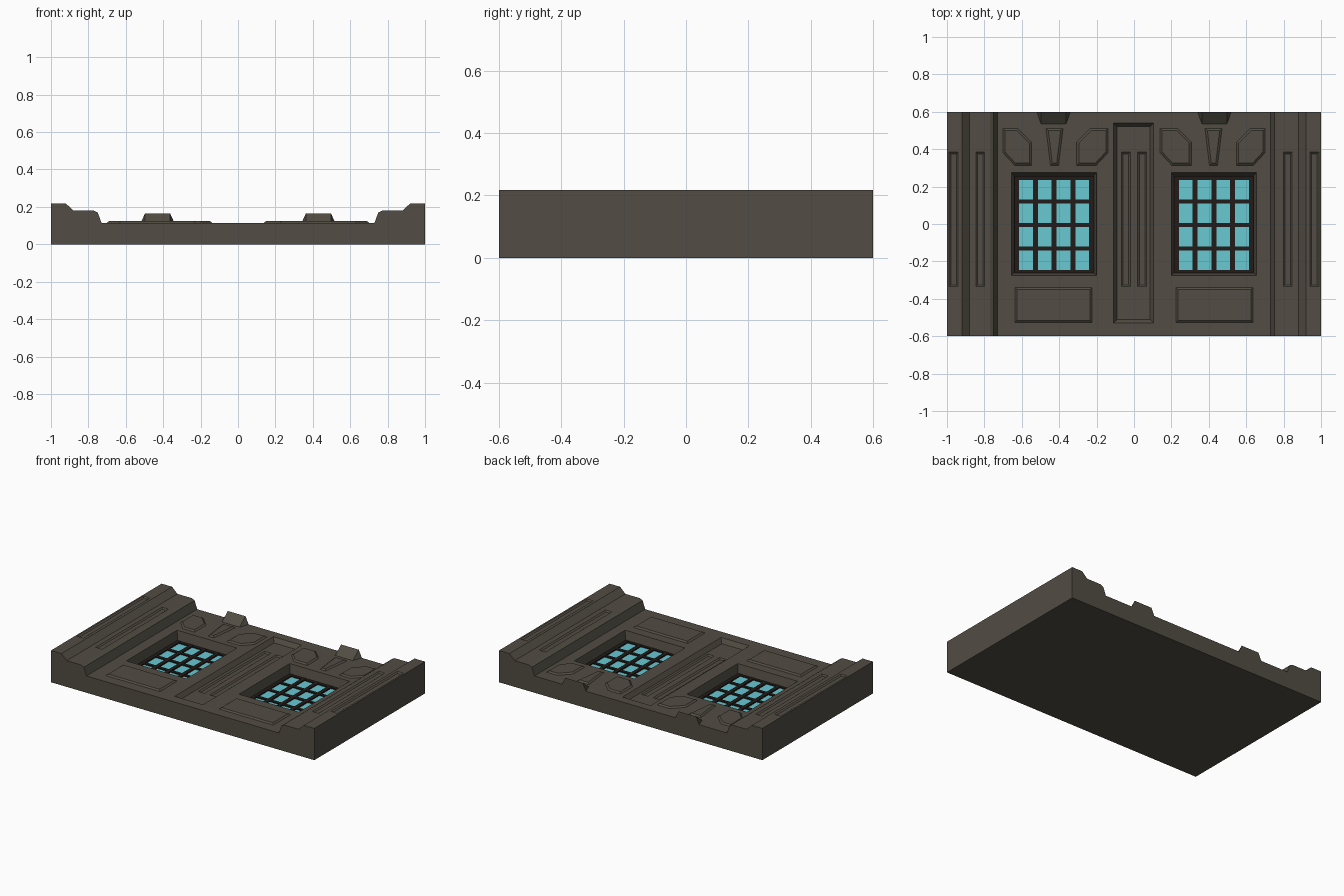
import bpy
from mathutils import Vector

cube = bpy.data.objects.get("Cube")
if cube:
    bpy.data.objects.remove(cube, do_unlink=True)


def material(name, r, g, b):
    m = bpy.data.materials.new(name)
    m.use_nodes = True
    m.diffuse_color = (r, g, b, 1)
    m.node_tree.nodes["Principled BSDF"].inputs["Base Color"].default_value = (r, g, b, 1)
    return m


STONE = material("brown stone", 0.085, 0.075, 0.058)
BAR = material("dark frame", 0.016, 0.011, 0.009)
GLASS = material("cyan glass", 0.14, 0.58, 0.65)


def make(name, verts, faces, mat):
    me = bpy.data.meshes.new(name)
    me.from_pydata(verts, [], faces)
    me.materials.append(mat)
    ob = bpy.data.objects.new(name, me)
    bpy.context.scene.collection.objects.link(ob)
    return ob


def rect(x0, x1, y0, y1):
    return [(x0, y0), (x1, y0), (x1, y1), (x0, y1)]


def inset(outline, d):
    """Move every edge of a counter-clockwise outline inwards by d."""
    pts = [Vector(p) for p in outline]
    result = []
    for i, p in enumerate(pts):
        e1 = (p - pts[i - 1]).normalized()
        e2 = (pts[(i + 1) % len(pts)] - p).normalized()
        n1, n2 = Vector((-e1.y, e1.x)), Vector((-e2.y, e2.x))
        result.append(p + (n1 + n2) * (d / (1 + n1.dot(n2))))
    return result


def prism(name, outline, z0, z1, mat, d0=0, d1=0):
    """Closed solid between two heights, inset by d0 below and d1 above."""
    n = len(outline)
    verts = [(p.x, p.y, z) for z, d in ((z0, d0), (z1, d1)) for p in inset(outline, d)]
    faces = [tuple(reversed(range(n))), tuple(range(n, 2 * n))]
    faces += [(i, (i + 1) % n, (i + 1) % n + n, i + n) for i in range(n)]
    return make(name, verts, faces, mat)


def mirrored(outline, side):
    """Flip an outline drawn on the +x half to the chosen side."""
    return outline if side > 0 else [(-x, y) for x, y in reversed(outline)]


def carve(target, outline, surface, depth, slope):
    cutter = prism("cutter", outline, surface - depth, surface + depth, STONE, slope, -slope)
    mod = target.modifiers.new("carve", "BOOLEAN")
    mod.operation, mod.solver, mod.object = "DIFFERENCE", "EXACT", cutter
    bpy.context.view_layer.objects.active = target
    bpy.ops.object.modifier_apply(modifier=mod.name)
    bpy.data.objects.remove(cutter, do_unlink=True)


FACE, STEP, TOP, HALF = 0.115, 0.18, 0.218, 0.6

# Wall slab with stepped pilasters on both edges
half = [(0.73, FACE), (0.75, 0.17), (0.77, STEP), (0.88, STEP), (0.92, TOP), (1, TOP), (1, 0)]
profile = [(-x, z) for x, z in reversed(half)] + half
n = len(profile)
wall = make("wall",
            [(x, y, z) for y in (-HALF, HALF) for x, z in profile],
            [tuple(reversed(range(n))), tuple(range(n, 2 * n))]
            + [(i, (i + 1) % n, (i + 1) % n + n, i + n) for i in range(n)], STONE)

# Central sunken panel, window openings and flutes
carve(wall, rect(-0.11, 0.105, -0.53, 0.54), FACE, 0.03, 0.02)
for side in (-1, 1):
    carve(wall, mirrored(rect(0.2, 0.655, -0.275, 0.275), side), FACE, 0.07, 0.015)
    for x, z in ((0.02, FACE - 0.03), (0.798, STEP), (0.94, TOP)):
        carve(wall, mirrored(rect(x, x + 0.048, -0.335, 0.385), side), z, 0.008, 0.01)

for side, tag in ((-1, "right"), (1, "left")):
    # Raised panels: one below each window, three above
    panels = {
        "lower_panel": rect(0.22, 0.64, -0.53, -0.335),
        "outer_upper_panel": [(0.545, 0.31), (0.64, 0.31), (0.705, 0.38), (0.705, 0.515),
                              (0.62, 0.515), (0.545, 0.44)],
        "middle_upper_panel": [(0.40, 0.31), (0.45, 0.31), (0.475, 0.515), (0.375, 0.515)],
        "inner_upper_panel": [(0.20, 0.31), (0.31, 0.31), (0.31, 0.44), (0.235, 0.515),
                              (0.135, 0.515), (0.135, 0.38)],
    }
    for name, outline in panels.items():
        prism(f"{tag}_{name}", mirrored(outline, side), FACE - 0.003, FACE + 0.009, STONE, 0, 0.015)

    # Wedge-shaped keystone at the upper edge
    cx = 0.43 * side
    verts = [(cx + x, y, z) for x, y, z in (
        (-0.09, HALF, FACE), (0.09, HALF, FACE), (0.067, 0.535, FACE), (-0.067, 0.535, FACE),
        (-0.067, HALF, 0.165), (0.067, HALF, 0.165))]
    make(f"{tag}_keystone", verts,
         [(0, 1, 2, 3), (3, 2, 5, 4), (0, 4, 5, 1), (1, 5, 2), (0, 3, 4)], STONE)

    # Glass sheet and its grid of bars
    wx, wy, w, h, floor = 0.427 * side, -0.005, 0.213, 0.262, 0.045
    prism(f"{tag}_glass", rect(wx - w, wx + w, wy - h, wy + h), floor - 0.002, floor + 0.004, GLASS)
    for i in range(5):
        t = i / 2 - 1
        x, y = wx + t * (w - 0.013), wy + t * (h - 0.011)
        prism(f"{tag}_upright_bar_{i}", rect(x - 0.013, x + 0.013, wy - h, wy + h),
              floor - 0.002, floor + 0.012, BAR)
        prism(f"{tag}_cross_bar_{i}", rect(wx - w, wx + w, y - 0.011, y + 0.011),
              floor - 0.002, floor + 0.011, BAR)
